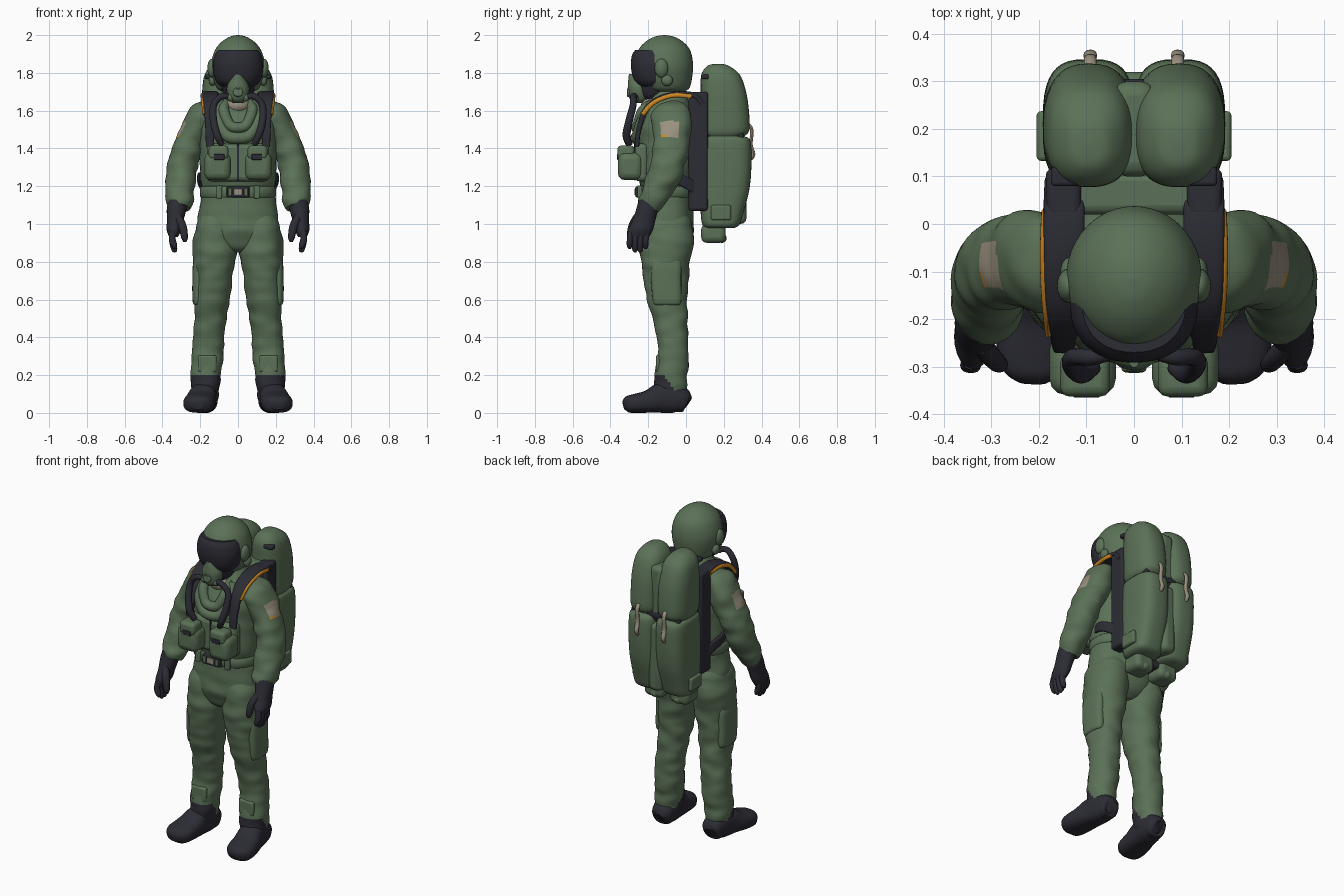
import bpy, bmesh, math
from mathutils import Vector, Matrix, noise


def material(name, rgb):
    m = bpy.data.materials.new(name)
    m.diffuse_color = (*rgb, 1)
    return m


GREEN = material("olive green cloth", (0.105, 0.165, 0.095))
DARK = material("charcoal rubber", (0.025, 0.025, 0.035))
ORANGE = material("orange trim", (0.62, 0.24, 0.015))
TAN = material("tan", (0.32, 0.28, 0.21))


def finish(name, bm, mats, mirror=False, bevel=0, rule=None):
    bmesh.ops.recalc_face_normals(bm, faces=bm.faces)
    if rule:
        bm.normal_update()
        for f in bm.faces:
            f.material_index = rule(f.calc_center_median(), f.normal)
    me = bpy.data.meshes.new(name)
    bm.to_mesh(me)
    bm.free()
    ob = bpy.data.objects.new(name, me)
    bpy.context.collection.objects.link(ob)
    for m in mats:
        me.materials.append(m)
    if bevel:
        b = ob.modifiers.new("round", 'BEVEL')
        b.width, b.segments = bevel, 3
    if mirror:
        ob.modifiers.new("mirror", 'MIRROR').use_mirror_merge = False
    bpy.ops.object.select_all(action='DESELECT')
    ob.select_set(True)
    bpy.context.view_layer.objects.active = ob
    bpy.ops.object.shade_smooth_by_angle(angle=math.radians(40))
    return ob


def curve_points(pts, steps):
    """Smooth path through (x, y, z, ra, rb) points."""
    out = []
    for i in range(len(pts) - 1):
        p0, p1, p2, p3 = (pts[max(0, min(len(pts) - 1, i + k))] for k in (-1, 0, 1, 2))
        for s in range(steps):
            t = s / steps
            out.append([0.5 * (2 * b + (c - a) * t + (2 * a - 5 * b + 4 * c - d) * t * t
                        + (3 * b - a - 3 * c + d) * t ** 3) for a, b, c, d in zip(p0, p1, p2, p3)])
    return out + [list(pts[-1])]


def tube(name, pts, mats, flat=False, ref=(1, 0, 0), e=2.0, n=24, steps=6,
         wrinkle=0, mirror=False, rule=None, floor=False):
    """Loft of (super)elliptical rings; flat=True keeps every ring horizontal."""
    path = curve_points(pts, steps)
    bm, rings = bmesh.new(), []
    for i, (x, y, z, ra, rb) in enumerate(path):
        c = Vector((x, y, z))
        t = Vector((0, 0, 1)) if flat else (Vector(path[min(i + 1, len(path) - 1)][:3])
                                            - Vector(path[max(i - 1, 0)][:3])).normalized()
        r = Vector(ref)
        u = (r - t * r.dot(t)).normalized()
        v = t.cross(u)
        ring = []
        for k in range(n):
            a = 2 * math.pi * k / n
            ca, sa = math.cos(a), math.sin(a)
            d = (u * math.copysign(abs(ca) ** (2 / e), ca) * max(ra, .003)
                 + v * math.copysign(abs(sa) ** (2 / e), sa) * max(rb, .003))
            p = c + d
            if wrinkle:
                p += d.normalized() * wrinkle * noise.noise(Vector((p.x * 9, p.y * 9, p.z * 17)))
            if floor:
                p.z = max(p.z, 0)
            ring.append(bm.verts.new(p))
        rings.append(ring)
    for r0, r1 in zip(rings, rings[1:]):
        for k in range(n):
            bm.faces.new((r0[k], r0[(k + 1) % n], r1[(k + 1) % n], r1[k]))
    bm.faces.new(rings[0])
    bm.faces.new(rings[-1])
    return finish(name, bm, mats, mirror, 0, rule)


def box(name, c, s, mat, bevel=0.01, mirror=False):
    bm = bmesh.new()
    bmesh.ops.create_cube(bm, size=1, matrix=Matrix.Translation(c) @ Matrix.Diagonal((*s, 1)))
    return finish(name, bm, [mat], mirror, bevel)


def ball(name, c, r, mat, mirror=False):
    bm = bmesh.new()
    bmesh.ops.create_uvsphere(bm, u_segments=24, v_segments=14, radius=1,
                              matrix=Matrix.Translation(c) @ Matrix.Diagonal((*r, 1)))
    return finish(name, bm, [mat], mirror)


# Suit body, legs and arms
tube("torso", [(0, -.1, .85, .05, .07), (0, -.1, .88, .12, .11), (0, -.1, .95, .2, .137),
               (0, -.1, 1.02, .213, .138), (0, -.1, 1.12, .2, .135), (0, -.1, 1.18, .19, .135),
               (0, -.105, 1.26, .2, .15), (0, -.1, 1.4, .205, .15), (0, -.105, 1.52, .205, .15),
               (0, -.095, 1.6, .18, .13), (0, -.09, 1.66, .12, .1), (0, -.1, 1.7, .085, .08),
               (0, -.1, 1.74, .075, .07)], [GREEN], flat=True, e=2.3, n=48, wrinkle=.008)
tube("leg", [(.108, -.1, 1.05, .09, .11), (.115, -.1, 1.0, .103, .132), (.122, -.1, .9, .116, .141),
             (.125, -.108, .8, .112, .13), (.131, -.105, .7, .1, .118), (.138, -.1, .6, .095, .106),
             (.145, -.085, .5, .086, .092), (.155, -.072, .4, .083, .085), (.163, -.07, .3, .083, .083),
             (.169, -.08, .2, .08, .086), (.172, -.082, .12, .073, .086), (.172, -.07, .05, .06, .065)],
     [GREEN, DARK], flat=True, e=2.2, n=40, steps=9, wrinkle=.009, mirror=True,
     rule=lambda p, nn: int(p.z < .205 - max(0, min(.09, (p.y + .12) * 1.5))))
tube("arm", [(.14, -.09, 1.605, .05, .085), (.185, -.085, 1.58, .073, .105), (.225, -.075, 1.5, .08, .103),
             (.268, -.08, 1.4, .08, .095), (.296, -.1, 1.3, .08, .09), (.306, -.14, 1.2, .077, .08),
             (.311, -.182, 1.12, .072, .068), (.315, -.198, 1.085, .06, .055)], [GREEN, TAN, ORANGE],
     n=48, steps=10, wrinkle=.013, mirror=True,
     rule=lambda p, nn: (2 if p.z < 1.475 and p.y < -.1 else 1)
     if 1.46 < p.z < 1.545 and -.135 < p.y < -.035 and nn.x > .5 else 0)
tube("thigh_pocket", [(.205, -.1, .57, .02, .06), (.21, -.1, .59, .03, .075), (.208, -.105, .7, .034, .08),
                      (.205, -.105, .79, .033, .08), (.2, -.105, .82, .02, .07)], [GREEN],
     flat=True, e=3, mirror=True)
box("shin_flap", (.163, -.145, .26), (.1, .03, .09), GREEN, .012, True)

# Boots
tube("boot", [(.17, .01, .05, .02, .03), (.17, 0, .055, .055, .055), (.175, -.05, .075, .068, .075),
              (.185, -.13, .078, .072, .08), (.198, -.2, .06, .08, .06), (.208, -.27, .05, .082, .05),
              (.212, -.31, .045, .065, .043), (.213, -.332, .04, .03, .022)], [DARK], e=2.6,
     mirror=True, floor=True)

# Gloves
tube("glove_palm", [(.318, -.195, 1.13, .05, .055), (.325, -.205, 1.08, .052, .058),
                    (.332, -.222, 1.02, .044, .06), (.338, -.24, .97, .04, .065),
                    (.342, -.25, .93, .022, .055)], [DARK], flat=True, mirror=True)
for i in range(4):
    y = -.208 - .028 * i
    tip = .87 - .018 * (i in (1, 2))
    tube("finger_%d" % (i + 1), [(.342, y, .97, .017, .015), (.348, y - .005, .92, .018, .016),
                                 (.337, y - .006, tip + .015, .016, .015), (.33, y - .004, tip, .007, .007)],
         [DARK], n=12, mirror=True)
tube("thumb", [(.32, -.255, 1.04, .022, .022), (.295, -.285, .99, .022, .02),
               (.283, -.295, .93, .018, .018), (.282, -.295, .905, .008, .008)], [DARK], n=12, mirror=True)

# Helmet, visor and breathing mask
tube("helmet", [(0, -.1, 1.7, .08, .085), (0, -.1, 1.72, .112, .118), (0, -.108, 1.78, .135, .141),
                (0, -.113, 1.85, .142, .15), (0, -.115, 1.92, .122, .137), (0, -.115, 1.965, .086, .099),
                (0, -.115, 1.992, .042, .05), (0, -.115, 2.0, .005, .005)], [GREEN], flat=True, n=48)
tube("visor", [(0, -.16, 1.725, .088, .085), (0, -.168, 1.76, .12, .108), (0, -.172, 1.83, .134, .119),
               (0, -.172, 1.89, .125, .115), (0, -.17, 1.92, .108, .1)], [DARK], flat=True, n=48, e=2.2)
tube("jaw_seal", [(0, -.17, 1.66, .05, .06), (0, -.17, 1.69, .075, .08), (0, -.16, 1.74, .095, .1)],
     [DARK], flat=True)
ball("ear_cup", (.138, -.13, 1.825), (.024, .036, .05), GREEN, True)
ball("ear_knob", (.135, -.1, 1.76), (.02, .03, .03), GREEN, True)
tube("mask", [(0, -.245, 1.64, .025, .03), (0, -.25, 1.665, .05, .05), (0, -.252, 1.72, .06, .056),
              (0, -.262, 1.76, .042, .044), (0, -.28, 1.795, .012, .022)], [GREEN], flat=True)
tube("mask_valve", [(0, -.28, 1.7, .026, .026), (0, -.306, 1.698, .026, .026),
                    (0, -.312, 1.698, .018, .018)], [GREEN], n=16)
tube("mask_hose", [(.035, -.265, 1.67, .016, .016), (.085, -.28, 1.675, .017, .017),
                   (.128, -.28, 1.63, .018, .018), (.13, -.3, 1.55, .02, .02),
                   (.11, -.315, 1.47, .021, .02), (.085, -.3, 1.42, .018, .016)],
     [DARK], ref=(0, 1, 0), n=14, mirror=True)
ball("hose_joint", (.04, -.27, 1.67), (.022, .022, .022), GREEN, True)
ball("neck_lining", (0, -.155, 1.63), (.075, .083, .055), TAN)

# Chest gear
for nm, w, z, r in (("outer_collar", .1, 1.455, .032), ("inner_collar", .075, 1.51, .028)):
    tube(nm, [(-w * .85, -.17, 1.64, r, r * .8), (-w, -.228, z + .09, r, r), (-w * .6, -.255, z + .015, r, r),
              (0, -.263, z, r, r), (w * .6, -.255, z + .015, r, r), (w, -.228, z + .09, r, r),
              (w * .85, -.17, 1.64, r, r * .8)], [GREEN], ref=(0, 1, 0))
box("vest_panel", (0, -.235, 1.325), (.33, .07, .2), GREEN, .025)
box("chest_pouch", (.108, -.295, 1.305), (.14, .13, .145), GREEN, .035, True)
box("pouch_flap", (.103, -.318, 1.378), (.105, .09, .075), GREEN, .02, True)
box("pouch_pull", (.1, -.361, 1.355), (.055, .009, .03), DARK, .003, True)
box("vest_zip", (0, -.27, 1.33), (.01, .008, .2), DARK, .002)
tube("belt", [(0, -.1, 1.14, .19, .14), (0, -.1, 1.147, .201, .15), (0, -.1, 1.193, .201, .15),
              (0, -.1, 1.2, .19, .14)], [GREEN], flat=True, e=2.3, n=48, steps=2)
box("buckle_frame", (0, -.252, 1.17), (.12, .03, .058), DARK, .006)
box("buckle_side", (.042, -.264, 1.17), (.02, .014, .04), GREEN, .004, True)
box("buckle", (0, -.266, 1.17), (.045, .014, .034), TAN, .004)
box("belt_loop", (.1, -.245, 1.17), (.03, .025, .07), GREEN, .006, True)

# Harness straps
tube("shoulder_strap", [(.145, .09, 1.63, .043, .014), (.147, .045, 1.68, .043, .014),
                        (.147, -.05, 1.688, .043, .014), (.147, -.15, 1.66, .04, .014),
                        (.147, -.215, 1.6, .032, .014), (.148, -.25, 1.5, .025, .013),
                        (.15, -.26, 1.41, .02, .012)], [DARK], e=4, mirror=True)
tube("strap_trim", [(.188, .028, 1.675, .007, .012), (.188, -.05, 1.682, .01, .012),
                    (.187, -.12, 1.667, .01, .012), (.184, -.18, 1.635, .009, .012),
                    (.18, -.23, 1.58, .007, .012)], [ORANGE], n=12, mirror=True)
tube("side_strap", [(.195, -.1, 1.25, .025, .01), (.206, -.05, 1.24, .028, .01), (.195, 0, 1.22, .03, .01),
                    (.165, .06, 1.18, .03, .01)], [DARK], ref=(0, 0, 1), e=4, mirror=True)

# Backpack with twin shells
box("back_panel", (0, .065, 1.38), (.28, .09, .62), GREEN, .02)
box("frame_rail", (.148, .065, 1.385), (.075, .105, .63), DARK, .015, True)
box("frame_bracket", (.145, .1, 1.78), (.06, .04, .025), DARK, .008, True)
tube("upper_shell", [(.094, .17, 1.848, .008, .01), (.094, .17, 1.838, .045, .055),
                     (.094, .183, 1.79, .083, .102), (.094, .198, 1.7, .096, .12),
                     (.094, .205, 1.6, .097, .128), (.094, .206, 1.5, .095, .13),
                     (.094, .2, 1.465, .082, .11)], [GREEN], flat=True, e=2.5, n=40, mirror=True)
tube("lower_shell", [(.094, .2, 1.465, .08, .108), (.094, .209, 1.435, .095, .133),
                     (.094, .21, 1.3, .098, .136), (.094, .205, 1.18, .097, .13),
                     (.094, .192, 1.07, .094, .115), (.094, .185, 1.0, .09, .1),
                     (.094, .18, .98, .07, .08)], [GREEN], flat=True, e=3, n=40, mirror=True)
box("upper_bridge", (0, .2, 1.6), (.09, .2, .33), GREEN, .03)
box("lower_bridge", (0, .205, 1.21), (.09, .23, .42), GREEN, .03)
box("shell_gap", (0, .2, 1.465), (.33, .21, .035), DARK, .01)
box("gap_plate", (0, .265, 1.465), (.09, .07, .07), DARK, .01)
tube("latch", [(.092, .32, 1.535, .012, .008), (.092, .348, 1.5, .013, .009), (.092, .344, 1.42, .013, .009),
               (.092, .357, 1.37, .014, .01), (.092, .345, 1.34, .01, .006)], [TAN], n=12, mirror=True)
box("side_box", (.185, .185, 1.06), (.04, .105, .08), GREEN, .01, True)
box("base_block", (.085, .145, .95), (.13, .13, .1), GREEN, .03, True)
box("base_bridge", (0, .14, .975), (.1, .1, .05), DARK, .01)
ball("base_valve", (.08, .19, .925), (.03, .025, .025), GREEN, True)
